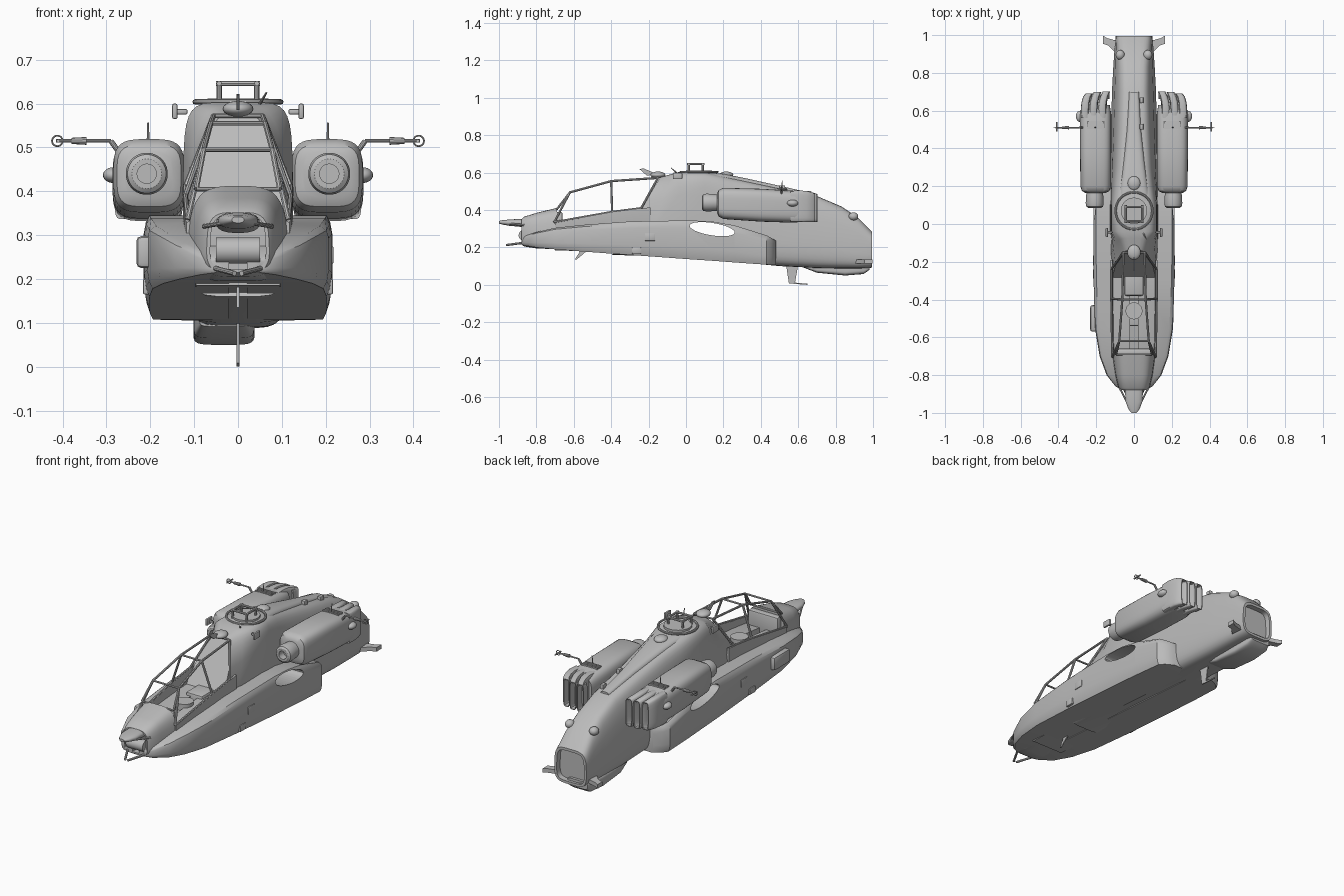
import bpy, bmesh, math
from mathutils import Vector, Matrix

GREY = bpy.data.materials.new("fuselage_grey")
GREY.diffuse_color = (0.5, 0.5, 0.5, 1)


def finish(name, bm, angle=35):
    bmesh.ops.recalc_face_normals(bm, faces=bm.faces)
    me = bpy.data.meshes.new(name)
    bm.to_mesh(me)
    bm.free()
    ob = bpy.data.objects.new(name, me)
    bpy.context.collection.objects.link(ob)
    me.materials.append(GREY)
    bpy.ops.object.select_all(action='DESELECT')
    ob.select_set(True)
    bpy.context.view_layer.objects.active = ob
    bpy.ops.object.shade_smooth_by_angle(angle=math.radians(angle))
    return ob


def loft(name, rings, recess=None):
    """Skin closed rings; recess = (which end, rim width, depth along y)."""
    bm = bmesh.new()
    vs = [[bm.verts.new(p) for p in r] for r in rings]
    n = len(rings[0])
    for a, b in zip(vs, vs[1:]):
        for i in range(n):
            bm.faces.new((a[i], a[(i + 1) % n], b[(i + 1) % n], b[i]))
    caps = [bm.faces.new(vs[0]), bm.faces.new(vs[-1])]
    bmesh.ops.recalc_face_normals(bm, faces=bm.faces)
    if recess:
        end, rim, depth = recess
        f = caps[end]
        bmesh.ops.inset_region(bm, faces=[f], thickness=rim)
        f2 = bmesh.ops.extrude_discrete_faces(bm, faces=[f])['faces']
        for v in f2[0].verts:
            v.co.y += depth
    return finish(name, bm)


def ring(y, zb, zt, w, top=1.0, cx=0.0, shear=0.0, n=4.0, count=32):
    """Rounded-box section in xz, narrowing above mid height to top*w."""
    pts = []
    for i in range(count):
        a = 2 * math.pi * (i + 0.5) / count
        c, s = math.cos(a), math.sin(a)
        x = math.copysign(abs(c) ** (2 / n), c)
        z = math.copysign(abs(s) ** (2 / n), s)
        k = 1 - (1 - top) * max(0, z)
        zz = (zb + zt) / 2 + z * (zt - zb) / 2
        pts.append((cx + x * w * k, y + shear * (zz - 0.41), zz))
    return pts


def add_bar(bm, a, b, r1, r2=None, seg=10):
    a, b = Vector(a), Vector(b)
    d = b - a
    m = Matrix.Translation((a + b) / 2) @ d.to_track_quat('Z', 'Y').to_matrix().to_4x4()
    bmesh.ops.create_cone(bm, cap_ends=True, segments=seg, radius1=r1,
                          radius2=r1 if r2 is None else r2, depth=d.length, matrix=m)


def bars(name, segs, seg=10):
    bm = bmesh.new()
    for s in segs:
        add_bar(bm, *s, seg=seg)
    return finish(name, bm)


def box(name, lo, hi, bevel=0.004):
    bm = bmesh.new()
    c = [(a + b) / 2 for a, b in zip(lo, hi)]
    d = [abs(b - a) for a, b in zip(lo, hi)]
    bmesh.ops.create_cube(bm, size=1, matrix=Matrix.Translation(c) @ Matrix.Diagonal((*d, 1)))
    if bevel:
        bmesh.ops.bevel(bm, geom=bm.edges[:], offset=bevel, segments=2, affect='EDGES', profile=0.5)
    return finish(name, bm)


def dome(name, c, r):
    bm = bmesh.new()
    bmesh.ops.create_uvsphere(bm, u_segments=20, v_segments=12, radius=1,
                              matrix=Matrix.Translation(c) @ Matrix.Diagonal((*r, 1)))
    return finish(name, bm)


def hoop(name, c, R, r, axis='Z'):
    rot = {'Z': (0, 0, 0), 'Y': (math.pi / 2, 0, 0)}[axis]
    bpy.ops.mesh.primitive_torus_add(location=c, rotation=rot, major_radius=R, minor_radius=r,
                                     major_segments=32, minor_segments=8)
    ob = bpy.context.object
    ob.name = name
    ob.data.materials.append(GREY)
    bpy.ops.object.shade_smooth_by_angle(angle=math.radians(40))


def prism(name, pts, off):
    """Flat polygon extruded by a vector."""
    return loft(name, [pts, [tuple(Vector(p) + Vector(off)) for p in pts]])


# Nose cowl with open sensor bay
loft("nose_cowl", [ring(y, zb, zt, w, t) for y, zb, zt, w, t in [
    (-0.88, 0.215, 0.352, 0.072, 0.9), (-0.865, 0.205, 0.365, 0.083, 0.9),
    (-0.80, 0.195, 0.385, 0.10, 0.85), (-0.69, 0.19, 0.412, 0.118, 0.8)]], recess=(0, 0.008, 0.06))

# Cockpit tub: open trough with thin side walls
tub = []
for y, zb, zt, w in [(-0.70, 0.185, 0.335, 0.118), (-0.55, 0.18, 0.36, 0.122),
                     (-0.40, 0.17, 0.387, 0.125), (-0.19, 0.155, 0.415, 0.125)]:
    half = [(0.8 * w, zb), (w, zb + 0.05), (w, zt), (w - 0.010, zt), (w - 0.02, zt - 0.13)]
    tub.append([(x, y, z) for x, z in half] + [(-x, y, z) for x, z in reversed(half)])
loft("cockpit_tub", tub)
box("rear_seat", (-0.05, -0.38, 0.25), (0.05, -0.20, 0.35), 0.01)
box("front_seat", (-0.05, -0.54, 0.22), (0.05, -0.40, 0.31), 0.01)
bars("front_sight", [((0, -0.46, 0.29), (0, -0.46, 0.345), 0.045)], 20)
box("instrument_panel", (-0.09, -0.70, 0.25), (0.09, -0.66, 0.39), 0.01)

# Canopy frame
A, B, C, D = (0.095, -0.69, 0.405), (0.078, -0.62, 0.495), (0.062, -0.40, 0.555), (0.056, -0.15, 0.572)
E, F, G = (0.115, -0.705, 0.335), (0.12, -0.395, 0.39), (0.12, -0.24, 0.41)
flip = lambda p: (-p[0], p[1], p[2])
frame = [(p, flip(p), 0.005) for p in (A, B, C, D)]
for p, q in [(E, B), (A, B), (B, C), (C, D), (C, F), (E, F), (F, G), (G, D)]:
    frame += [(p, q, 0.006), (flip(p), flip(q), 0.006)]
bars("canopy_frame", frame, 8)

# Main rear fuselage running to the tail joint
aft = loft("aft_fuselage", [ring(y, zb, zt, w, t, shear=s, n=n) for y, zb, zt, w, t, s, n in [
    (-0.24, 0.16, 0.575, 0.123, 0.48, 0.62, 5), (-0.14, 0.155, 0.594, 0.126, 0.68, 0.35, 5),
    (-0.04, 0.145, 0.603, 0.127, 0.96, 0, 6), (0.10, 0.135, 0.603, 0.127, 0.96, 0, 6),
    (0.20, 0.127, 0.582, 0.126, 0.86, 0, 5), (0.30, 0.12, 0.56, 0.125, 0.78, 0, 5),
    (0.50, 0.10, 0.515, 0.121, 0.72, 0, 5), (0.70, 0.09, 0.475, 0.117, 0.68, 0, 5),
    (0.83, 0.088, 0.42, 0.11, 0.72, 0, 5), (0.92, 0.088, 0.36, 0.104, 0.8, 0, 5),
    (0.98, 0.09, 0.30, 0.099, 0.92, 0, 4), (0.995, 0.092, 0.285, 0.097, 0.95, 0, 4)]],
    recess=(1, 0.014, -0.03))
# Raised spine tapering back from the mast
loft("spine_ridge", [ring(y, zt - 0.05, zt, w, 0.8, n=4, count=20) for y, zt, w in [
    (0.06, 0.606, 0.10), (0.20, 0.594, 0.075), (0.32, 0.57, 0.06), (0.50, 0.53, 0.04), (0.70, 0.485, 0.03)]])

# Side fairings: y, half width, bottom, top, shoulder inset
sections = [(-0.88, 0.06, 0.215, 0.245, 0.2), (-0.86, 0.098, 0.21, 0.262, 0.2), (-0.80, 0.145, 0.20, 0.282, 0.16),
            (-0.70, 0.182, 0.19, 0.305, 0.12), (-0.55, 0.207, 0.178, 0.321, 0.10), (-0.30, 0.214, 0.16, 0.339, 0.07),
            (0.02, 0.215, 0.137, 0.345, 0.06), (0.14, 0.214, 0.129, 0.339, 0.06), (0.26, 0.212, 0.12, 0.318, 0.07),
            (0.43, 0.206, 0.108, 0.265, 0.09), (0.455, 0.185, 0.107, 0.252, 0.09), (0.482, 0.14, 0.106, 0.235, 0.09)]
cut_objs = [aft]
for s, side in ((1, "right"), (-1, "left")):
    rs = []
    for y, xo, zb, zt, ins in sections:
        h = zt - zb
        rs.append([(s * x, y, z) for x, z in [
            (0.02, zb), (xo - 0.012, zb), (xo - 0.004, zb + 0.12 * h), (xo, zb + 0.3 * h),
            (xo, zb + 0.8 * h), (xo - 0.005, zb + 0.93 * h), (xo - ins * xo, zt), (0.02, zt)]])
    cut_objs.append(loft(side + "_side_fairing", rs))

# Wing spar opening through the body
bpy.ops.mesh.primitive_cylinder_add(vertices=32, radius=1, depth=1)
cutter = bpy.context.object
cutter.name = "spar_cutter"
cutter.matrix_world = (Matrix.Translation((0, 0.14, 0.298)) @ Matrix.Rotation(math.radians(-9), 4, 'X')
                       @ Matrix.Diagonal((1, 0.122, 0.033, 1)) @ Matrix.Rotation(math.pi / 2, 4, 'Y'))
cutter.hide_render = True
for ob in cut_objs:
    bpy.context.view_layer.objects.active = ob
    m = ob.modifiers.new("opening", 'BOOLEAN')
    m.operation, m.solver, m.object = 'DIFFERENCE', 'EXACT', cutter
    bpy.ops.object.modifier_apply(modifier=m.name)
    bpy.ops.object.select_all(action='DESELECT')
    ob.select_set(True)
    bpy.ops.object.shade_smooth_by_angle(angle=math.radians(35))
bpy.data.objects.remove(cutter)

for s, side in ((1, "right"), (-1, "left")):
    # Engine nacelle, intake and triple exhaust
    cx = s * 0.203
    loft(side + "_nacelle", [ring(y, zb, zt, w, 1, cx, n=3.8) for y, zb, zt, w in [
        (0.165, 0.385, 0.49, 0.055), (0.175, 0.365, 0.507, 0.073), (0.20, 0.352, 0.519, 0.081),
        (0.40, 0.338, 0.514, 0.083), (0.58, 0.332, 0.503, 0.083), (0.63, 0.34, 0.49, 0.075)]])
    loft(side + "_intake", [ring(y, 0.44 - r, 0.44 + r, r, 1, s * 0.208, n=2) for y, r in [
        (0.085, 0.034), (0.092, 0.044), (0.11, 0.048), (0.145, 0.046), (0.19, 0.042)]], recess=(0, 0.012, 0.04))
    for i, (x, ye) in enumerate(((0.146, 0.702), (0.192, 0.70), (0.237, 0.69))):
        loft(f"{side}_exhaust_{i + 1}", [ring(y, 0.336, zt, w, 1, s * xx, n=5, count=20) for y, zt, w, xx in [
            (0.56, 0.503, 0.023, x + 0.022), (0.61, 0.505, 0.023, x + 0.022), (0.645, 0.502, 0.022, x + 0.019),
            (0.675, 0.495, 0.021, x + 0.011), (ye, 0.486, 0.02, x)]], recess=(1, 0.004, -0.04))
    for i in range(4):
        y = 0.505 + 0.011 * i
        box(f"{side}_vent_slat_{i + 1}", (s * 0.155, y, 0.50), (s * 0.25, y + 0.005, 0.512), 0)
    dome(side + "_nacelle_blister", (s * 0.284, 0.57, 0.437), (0.024, 0.03, 0.018))
    # Air data probe on an outrigger
    bars(side + "_air_probe", [((s * 0.272, 0.51, 0.49), (s * 0.29, 0.51, 0.515), 0.006),
                               ((s * 0.29, 0.51, 0.515), (s * 0.415, 0.51, 0.515), 0.004),
                               ((s * 0.345, 0.51, 0.515), (s * 0.38, 0.51, 0.515), 0.009, 0.007),
                               ((s * 0.41, 0.49, 0.515), (s * 0.41, 0.54, 0.515), 0.004)])
    hoop(side + "_probe_hoop", (s * 0.412, 0.51, 0.515), 0.012, 0.002, 'Y')
    bars(side + "_nacelle_whip", [((s * 0.205, 0.51, 0.50), (s * 0.205, 0.515, 0.557), 0.004, 0.002)])
    # Roof brackets, tail lamps and tail stubs
    box(side + "_roof_bracket_plate", (s * 0.138, -0.07, 0.565), (s * 0.15, -0.02, 0.60))
    box(side + "_roof_bracket_arm", (s * 0.115, -0.05, 0.575), (s * 0.145, -0.038, 0.588))
    dome(side + "_tail_lamp", (s * 0.073, 0.895, 0.366), (0.024, 0.026, 0.022))
    prism(side + "_tail_stub", [(s * 0.09, 0.90, 0.115), (s * 0.135, 0.945, 0.115), (s * 0.165, 0.955, 0.115),
                                (s * 0.165, 0.998, 0.115), (s * 0.145, 0.985, 0.115), (s * 0.09, 0.97, 0.115)],
          (0, 0, 0.022))
    # Fairing side details
    box(side + "_step_panel", (s * 0.2, -0.22, 0.235), (s * 0.218, -0.165, 0.275))
    box(side + "_lower_step", (s * 0.195, -0.29, 0.165), (s * 0.217, -0.24, 0.20))
    # Sensor bay forks
    bars(side + "_sensor_fork", [((s * 0.055, -0.87, 0.225), (s * 0.008, -0.96, 0.213), 0.006),
                                 ((s * 0.078, -0.865, 0.32), (s * 0.018, -0.98, 0.33), 0.005)])
box("left_fairing_blister", (-0.232, -0.57, 0.225), (-0.19, -0.43, 0.298), 0.012)

# Rotor mast base
hoop("mast_ring", (0, 0.07, 0.604), 0.098, 0.006)
bars("mast_plate", [((0, 0.07, 0.595), (0, 0.07, 0.612), 0.07)], 28)
legs = []
for y in (0.015, 0.09):
    legs += [((x, y, 0.60), (x, y, 0.648), 0.006) for x in (-0.043, 0.043)]
    legs.append(((-0.05, y, 0.646), (0.05, y, 0.646), 0.006))
legs += [((x, 0.005, 0.646), (x, 0.10, 0.646), 0.006) for x in (-0.043, 0.043)]
bars("mast_frame", legs, 8)
dome("rear_roof_dome", (0, 0.215, 0.588), (0.034, 0.038, 0.018))
dome("front_roof_dome", (0, -0.15, 0.588), (0.035, 0.04, 0.018))
prism("roof_blade", [(-0.003, -0.25, 0.62), (-0.003, -0.225, 0.622), (-0.003, -0.15, 0.59), (-0.003, -0.21, 0.585)],
      (0.006, 0, 0))
bars("roof_whip", [((0.05, -0.05, 0.60), (0.065, -0.08, 0.625), 0.004, 0.002)])
for i, (y, z) in enumerate(((0.50, 0.52), (0.64, 0.49))):
    box(f"spine_fitting_{i + 1}", (0.03, y, z - 0.03), (0.05, y + 0.03, z + 0.012))

# Nose sensor
loft("nose_sensor", [ring(y, zb, zt, w, n=2.5, count=20) for y, zb, zt, w in [
    (-1.0, 0.328, 0.342, 0.014), (-0.98, 0.322, 0.346, 0.03), (-0.94, 0.315, 0.35, 0.045),
    (-0.90, 0.312, 0.352, 0.047), (-0.85, 0.305, 0.352, 0.05)]])
bars("sensor_drum", [((-0.05, -0.865, 0.265), (0.05, -0.865, 0.265), 0.03)], 20)

# Belly pod and blade antennas
loft("belly_pod", [ring(y, zb, 0.12, w, cx=-0.032, n=5) for y, zb, w in [
    (0.63, 0.092, 0.055), (0.70, 0.065, 0.068), (0.85, 0.05, 0.07), (0.95, 0.058, 0.068), (0.98, 0.08, 0.06)]])
prism("belly_fin", [(-0.003, 0.535, 0.11), (-0.003, 0.60, 0.11), (-0.003, 0.583, 0.012), (-0.003, 0.65, 0.006),
                    (-0.003, 0.65, 0.0), (-0.003, 0.55, 0.008)], (0.006, 0, 0))
prism("chin_blade", [(-0.003, -0.595, 0.135), (-0.003, -0.585, 0.135), (-0.003, -0.52, 0.19), (-0.003, -0.56, 0.19)],
      (0.006, 0, 0))
